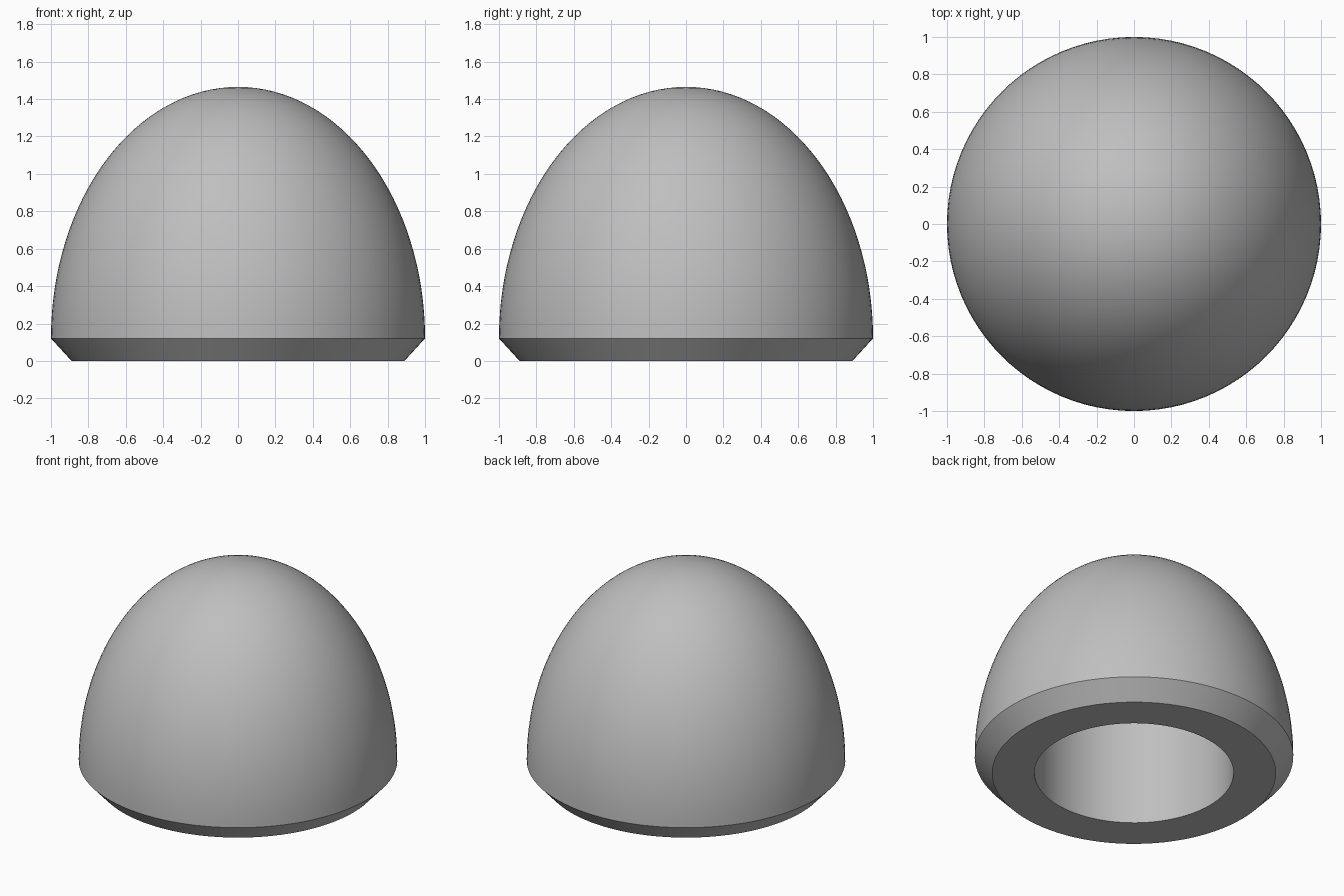
import bpy, math

cube = bpy.data.objects.get("Cube")
if cube:
    bpy.data.objects.remove(cube, do_unlink=True)

SIDES = 96
RINGS = 32
BASE_Z, TOP_Z = 0.12, 1.465      # rim height and tip height
BORE_R, BORE_TOP = 0.625, 0.8    # socket radius and depth

grey = bpy.data.materials.new("neutral grey")
grey.use_nodes = True
colour = (0.52, 0.52, 0.52, 1)
grey.diffuse_color = colour
grey.node_tree.nodes["Principled BSDF"].inputs["Base Color"].default_value = colour


def lathe(name, profile):
    """Revolve (radius, height) points; both ends lie on the axis."""
    verts, faces, rings = [], [], []
    for r, z in profile:
        count = SIDES if r > 1e-6 else 1
        rings.append([len(verts) + i for i in range(count)])
        for i in range(count):
            a = math.tau * i / SIDES
            verts.append((r * math.cos(a), r * math.sin(a), z))
    for low, high in zip(rings, rings[1:]):
        for i in range(SIDES):
            j = (i + 1) % SIDES
            if len(low) == 1:
                faces.append((low[0], high[j], high[i]))
            elif len(high) == 1:
                faces.append((low[i], low[j], high[0]))
            else:
                faces.append((low[i], low[j], high[j], high[i]))
    mesh = bpy.data.meshes.new(name)
    mesh.from_pydata(verts, [], faces)
    mesh.materials.append(grey)
    obj = bpy.data.objects.new(name, mesh)
    bpy.context.collection.objects.link(obj)
    return obj


# Blind socket, flat underside, chamfer, then elliptical dome
profile = [(0, BORE_TOP), (BORE_R, BORE_TOP), (BORE_R, 0), (0.89, 0)]
for k in range(RINGS + 1):
    t = math.pi / 2 * k / RINGS
    r = math.cos(t) if k < RINGS else 0
    profile.append((r, BASE_Z + (TOP_Z - BASE_Z) * math.sin(t)))

dome = lathe("domed_cap", profile)
bpy.ops.object.select_all(action="DESELECT")
dome.select_set(True)
bpy.context.view_layer.objects.active = dome
bpy.ops.object.shade_smooth_by_angle(angle=math.radians(30))
